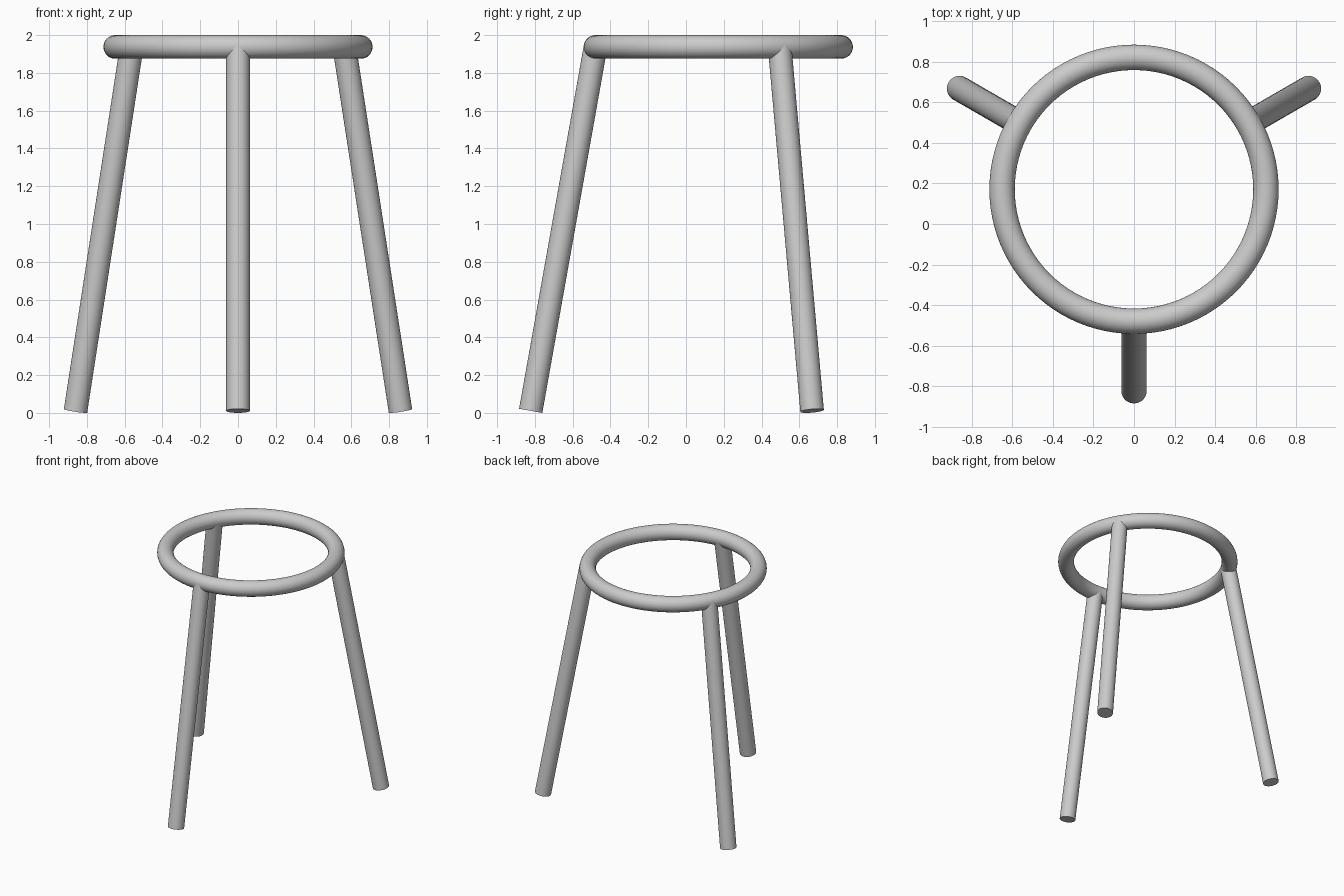
import bpy
from math import sin, cos, tan, radians
from mathutils import Vector

cube = bpy.data.objects.get("Cube")
if cube:
    bpy.data.objects.remove(cube, do_unlink=True)

TUBE = 0.0625                 # radius of every tube
RING = 0.65                   # radius of the ring's centre line
TILT = radians(10.1)          # outward splay of the legs
CENTRE = Vector((0, 0.171, 2 - TUBE))

metal = bpy.data.materials.new("light_grey_metal")
metal.use_nodes = True
grey = (0.6, 0.6, 0.6, 1)
metal.diffuse_color = grey
metal.node_tree.nodes["Principled BSDF"].inputs["Base Color"].default_value = grey


def finish(name):
    obj = bpy.context.object
    obj.name = obj.data.name = name
    obj.data.materials.append(metal)
    bpy.ops.object.shade_smooth_by_angle(angle=radians(40))
    return obj


def leg(name, heading):
    # Square-cut tube from the ring's centre line down to the floor
    out = Vector((cos(heading), sin(heading), 0))
    top = CENTRE + out * RING
    foot_z = TUBE * sin(TILT)
    drop = top.z - foot_z
    foot = top + out * drop * tan(TILT) - Vector((0, 0, drop))
    axis = top - foot
    bpy.ops.mesh.primitive_cylinder_add(
        vertices=48, radius=TUBE, depth=axis.length, location=(top + foot) / 2,
        rotation=axis.to_track_quat('Z', 'Y').to_euler())
    return finish(name)


# Open ring at the top
bpy.ops.mesh.primitive_torus_add(major_radius=RING, minor_radius=TUBE,
                                 major_segments=96, minor_segments=32,
                                 location=CENTRE)
finish("top_ring")

# Three splayed legs
for name, degrees in (("front_leg", -90), ("back_left_leg", 30), ("back_right_leg", 150)):
    leg(name, radians(degrees))
